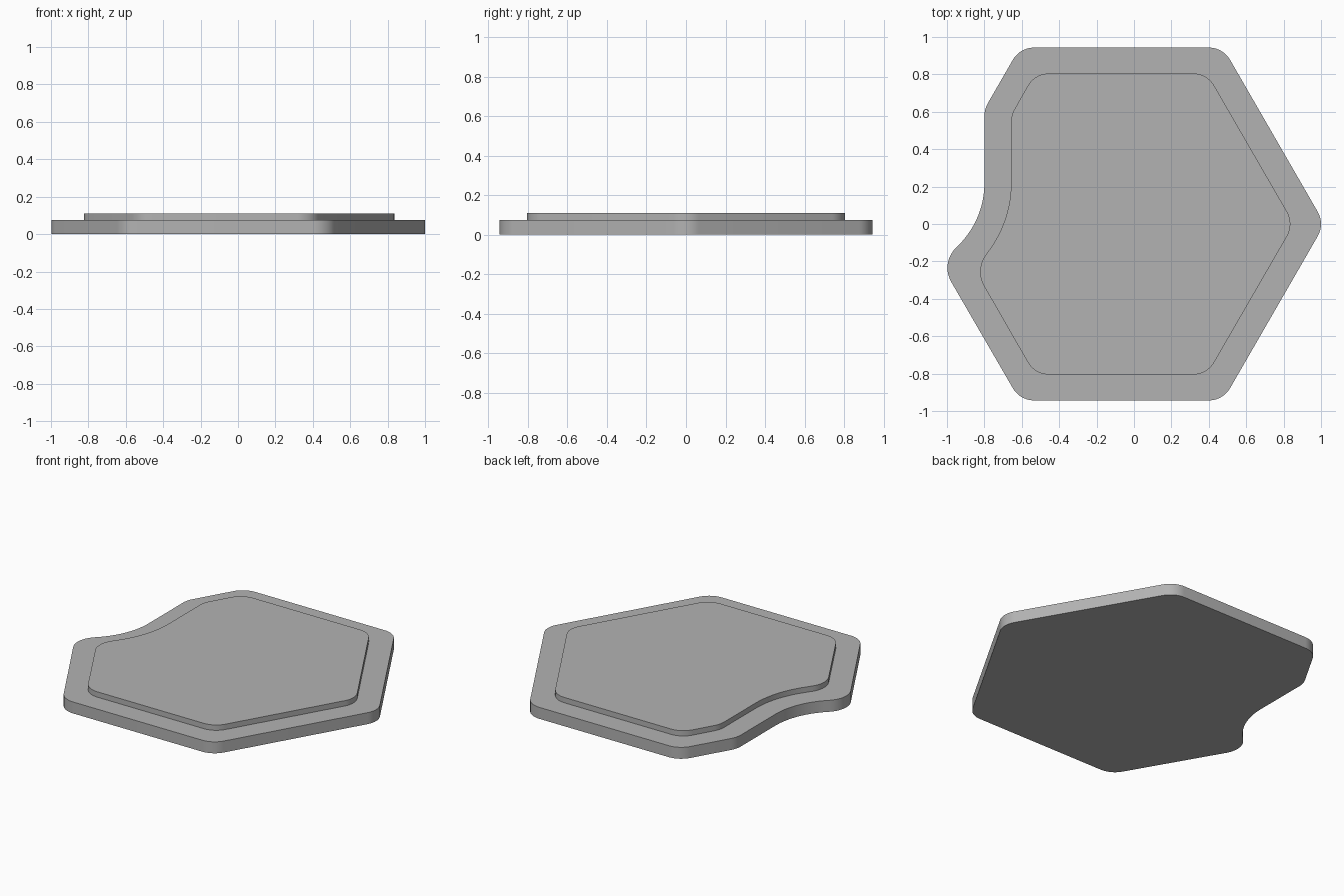
import bpy, bmesh, math
from mathutils import Vector

if "Cube" in bpy.data.objects:
    bpy.data.objects.remove(bpy.data.objects["Cube"])

grey = bpy.data.materials.new("stone grey")
grey.use_nodes = True
colour = (0.45, 0.45, 0.45, 1)
grey.diffuse_color = colour
grey.node_tree.nodes["Principled BSDF"].inputs["Base Color"].default_value = colour


def round_corners(corners):
    """Replace each (x, y, radius) corner by a tangent arc."""
    points = []
    for i, (x, y, radius) in enumerate(corners):
        p = Vector((x, y))
        a = (Vector(corners[i - 1][:2]) - p).normalized()
        b = (Vector(corners[(i + 1) % len(corners)][:2]) - p).normalized()
        half = a.angle(b) / 2
        centre = p + (a + b).normalized() * radius / math.sin(half)
        start = p + a * radius / math.tan(half) - centre
        end = p + b * radius / math.tan(half) - centre
        sweep = start.angle_signed(end)
        steps = 14 if radius > 0.3 else 10
        for k in range(steps + 1):
            t = -sweep * k / steps
            c, s = math.cos(t), math.sin(t)
            points.append(centre + Vector((start.x * c - start.y * s,
                                           start.x * s + start.y * c)))
    return points


def slab(name, corners, bottom, top):
    bm = bmesh.new()
    face = bm.faces.new([bm.verts.new((p.x, p.y, bottom))
                         for p in round_corners(corners)])
    new = bmesh.ops.extrude_face_region(bm, geom=[face])["geom"]
    bmesh.ops.translate(bm, vec=(0, 0, top - bottom),
                        verts=[v for v in new if isinstance(v, bmesh.types.BMVert)])
    bmesh.ops.recalc_face_normals(bm, faces=bm.faces)
    mesh = bpy.data.meshes.new(name)
    bm.to_mesh(mesh)
    bm.free()
    mesh.materials.append(grey)
    obj = bpy.data.objects.new(name, mesh)
    bpy.context.collection.objects.link(obj)
    bpy.ops.object.select_all(action="DESELECT")
    obj.select_set(True)
    bpy.context.view_layer.objects.active = obj
    bpy.ops.object.shade_smooth_by_angle(angle=math.radians(30))


# Hexagonal base with a hollow in its right edge, counter-clockwise
slab("base_plate", [
    (1.02, 0, 0.13), (0.476, 0.943, 0.13), (-0.61, 0.943, 0.13),
    (-0.8, 0.614, 0.15), (-0.8, 0.025, 0.465), (-1.035, -0.21, 0.15),
    (-0.61, -0.943, 0.13)
] + [(0.476, -0.943, 0.13)], 0, 0.075)

# Raised panel that follows the base outline
slab("raised_panel", [
    (0.856, 0, 0.13), (0.391, 0.805, 0.13), (-0.53, 0.805, 0.13),
    (-0.657, 0.582, 0.15), (-0.657, 0.028, 0.61), (-0.85, -0.248, 0.15),
    (-0.53, -0.805, 0.13), (0.391, -0.805, 0.13)
], 0.07, 0.11)
